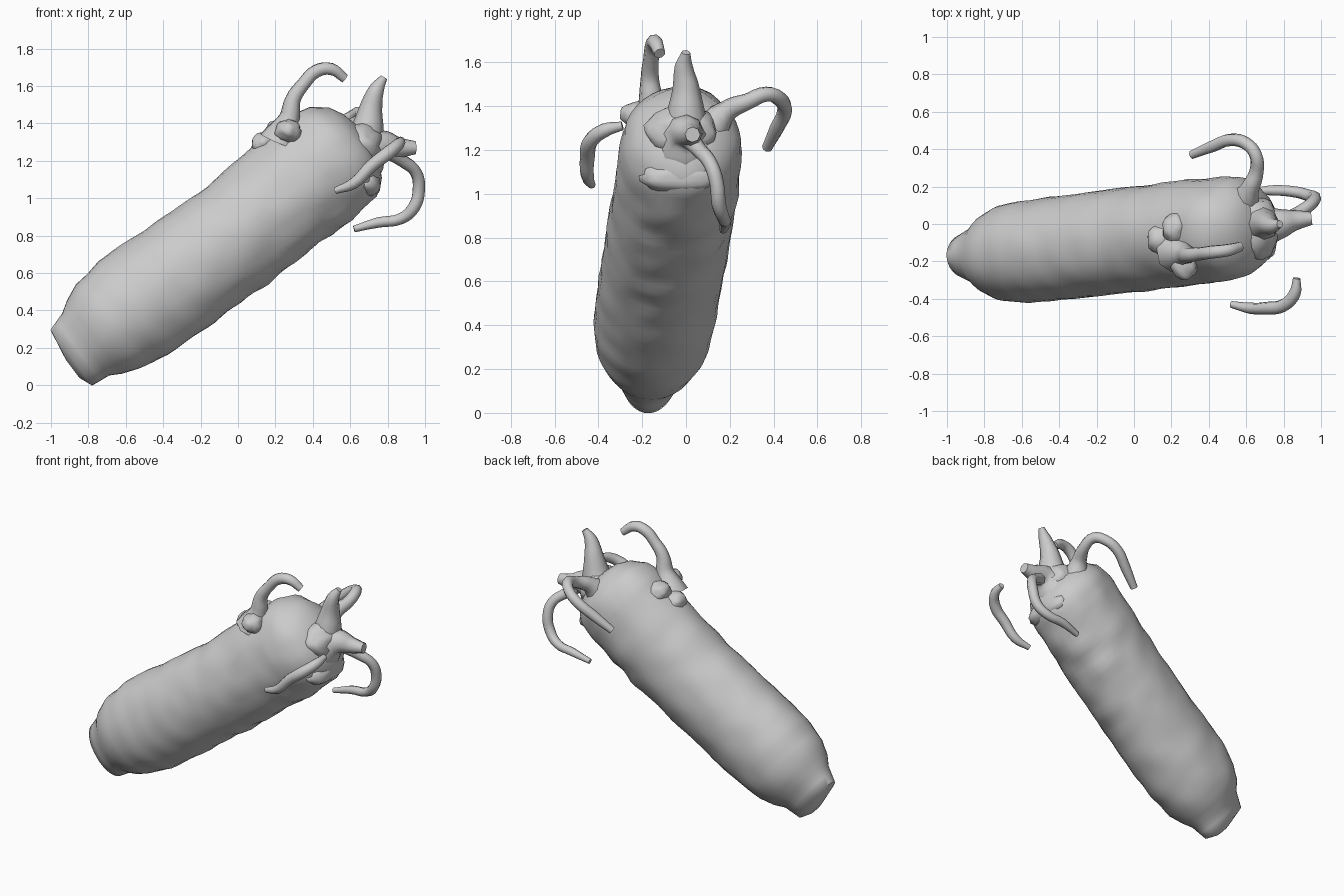
import bpy, bmesh, math
from mathutils import Vector, noise

if "Cube" in bpy.data.objects:
    bpy.data.objects.remove(bpy.data.objects["Cube"])

# Tilted body: s runs along its axis, n across it
def axis_point(s, n, y):
    return Vector((0.8 * s - 0.6 * n, y, 0.6 * s + 0.8 * n))

# s, n centre, n radius, y centre, y radius
PROFILE = [
    (-0.655, 0.60, 0.06, -0.17, 0.05),
    (-0.625, 0.652, 0.185, -0.17, 0.12),
    (-0.52, 0.662, 0.208, -0.165, 0.165),
    (-0.46, 0.668, 0.245, -0.16, 0.215),
    (-0.37, 0.67, 0.282, -0.155, 0.255),
    (-0.20, 0.668, 0.312, -0.145, 0.275),
    (0.10, 0.655, 0.31, -0.12, 0.28),
    (0.50, 0.645, 0.305, -0.08, 0.283),
    (0.85, 0.655, 0.318, -0.045, 0.283),
    (1.10, 0.663, 0.315, -0.025, 0.278),
    (1.20, 0.66, 0.298, -0.02, 0.262),
    (1.28, 0.66, 0.235, -0.02, 0.21),
    (1.32, 0.66, 0.16, -0.02, 0.14),
    (1.345, 0.66, 0.06, -0.02, 0.05),
]

def smooth(ob, angle=60):
    bpy.ops.object.select_all(action='DESELECT')
    ob.select_set(True)
    bpy.context.view_layer.objects.active = ob
    bpy.ops.object.shade_smooth_by_angle(angle=math.radians(angle))

def build_body(segs=36, spacing=0.045):
    rows = []
    for a, b in zip(PROFILE, PROFILE[1:]):
        steps = max(1, round((b[0] - a[0]) / spacing))
        rows += [[p + (q - p) * i / steps for p, q in zip(a, b)] for i in range(steps)]
    rows.append(PROFILE[-1])
    bm = bmesh.new()
    rings = []
    for s, nc, rn, yc, ry in rows:
        ring = []
        for k in range(segs):
            t = 2 * math.pi * k / segs
            # Folds grow towards the head and the underside
            rough = 0.012 + 0.02 * max(0, min(1, s)) * max(0, -math.sin(t))
            if s > 1.05:
                rough = 0.022
            p = axis_point(s, nc + rn * math.sin(t), yc + ry * math.cos(t))
            f = 1 + rough * 2.5 * noise.noise(Vector((p.x * 8, p.y * 6, p.z * 8)))
            ring.append(bm.verts.new(axis_point(s, nc + rn * f * math.sin(t),
                                                yc + ry * f * math.cos(t))))
        rings.append(ring)
    for r0, r1 in zip(rings, rings[1:]):
        for k in range(segs):
            j = (k + 1) % segs
            bm.faces.new((r0[k], r0[j], r1[j], r1[k]))
    bm.faces.new(rings[0])
    bm.faces.new(rings[-1])
    bmesh.ops.recalc_face_normals(bm, faces=bm.faces)
    me = bpy.data.meshes.new("body")
    bm.to_mesh(me)
    bm.free()
    ob = bpy.data.objects.new("body", me)
    bpy.context.collection.objects.link(ob)
    smooth(ob)

# Tapered tube through (x, y, z, radius) points
def tentacle(name, pts):
    cu = bpy.data.curves.new(name, 'CURVE')
    cu.dimensions = '3D'
    cu.bevel_depth = 1
    cu.bevel_resolution = 2
    cu.resolution_u = 4
    cu.use_fill_caps = True
    sp = cu.splines.new('BEZIER')
    sp.bezier_points.add(len(pts) - 1)
    for bp, (x, y, z, r) in zip(sp.bezier_points, pts):
        bp.co = (x, y, z)
        bp.radius = r
        bp.handle_left_type = bp.handle_right_type = 'AUTO'
    ob = bpy.data.objects.new(name, cu)
    bpy.context.collection.objects.link(ob)
    bpy.ops.object.select_all(action='DESELECT')
    ob.select_set(True)
    bpy.context.view_layer.objects.active = ob
    bpy.ops.object.convert(target='MESH')
    smooth(bpy.context.object)

# Lumpy swelling blended into the skin
def lump(name, loc, scale):
    bpy.ops.mesh.primitive_ico_sphere_add(subdivisions=3, radius=1, location=loc)
    ob = bpy.context.object
    ob.name = name
    for v in ob.data.vertices:
        v.co *= 1 + 0.18 * noise.noise(v.co * 2 + Vector(loc) * 5)
    ob.scale = scale
    smooth(ob)

build_body()

# Horn and snout on the face
tentacle("face_horn", [(.64, 0, 1.22, .14), (.69, 0, 1.36, .09), (.71, 0, 1.48, .062),
                       (.74, -.01, 1.58, .042), (.78, 0, 1.645, .02)])
tentacle("snout", [(.66, -.01, 1.22, .15), (.77, 0, 1.28, .085),
                   (.86, .02, 1.27, .055), (.95, .03, 1.27, .035)])
lump("brow_lump", (.66, -.02, 1.28), (.12, .17, .12))
lump("lip_lump", (.68, -.03, 1.08), (.09, .18, .08))

# Curled tentacles round the head
tentacle("top_tentacle", [(.22, -.15, 1.30, .11), (.275, -.16, 1.43, .056), (.295, -.165, 1.53, .042),
                          (.35, -.16, 1.61, .036), (.42, -.15, 1.68, .036),
                          (.50, -.14, 1.69, .034), (.57, -.12, 1.64, .026)])
tentacle("front_tentacle", [(.87, -.29, 1.31, .02), (.86, -.37, 1.29, .032), (.80, -.435, 1.24, .036),
                            (.71, -.45, 1.17, .034), (.62, -.45, 1.08, .03), (.52, -.43, 1.04, .018)])
tentacle("lower_tentacle", [(.78, 0, 1.27, .05), (.88, .06, 1.20, .035), (.95, .11, 1.14, .033),
                            (.967, .14, 1.05, .033), (.94, .15, .95, .033), (.87, .17, .89, .03),
                            (.75, .18, .87, .028), (.62, .17, .835, .018)])
tentacle("back_tentacle", [(.58, .10, 1.28, .10), (.62, .19, 1.38, .05), (.655, .28, 1.42, .038),
                           (.65, .37, 1.455, .035), (.60, .43, 1.43, .034), (.52, .45, 1.38, .034),
                           (.42, .415, 1.30, .033), (.31, .37, 1.21, .024)])

# Wrinkles near the top tentacle
for i, (x, y, z) in enumerate([(.14, -.08, 1.29), (.22, -.02, 1.36), (.27, -.22, 1.36)]):
    lump(f"skin_lump_{i + 1}", (x, y, z), (.07, .08, .06))
